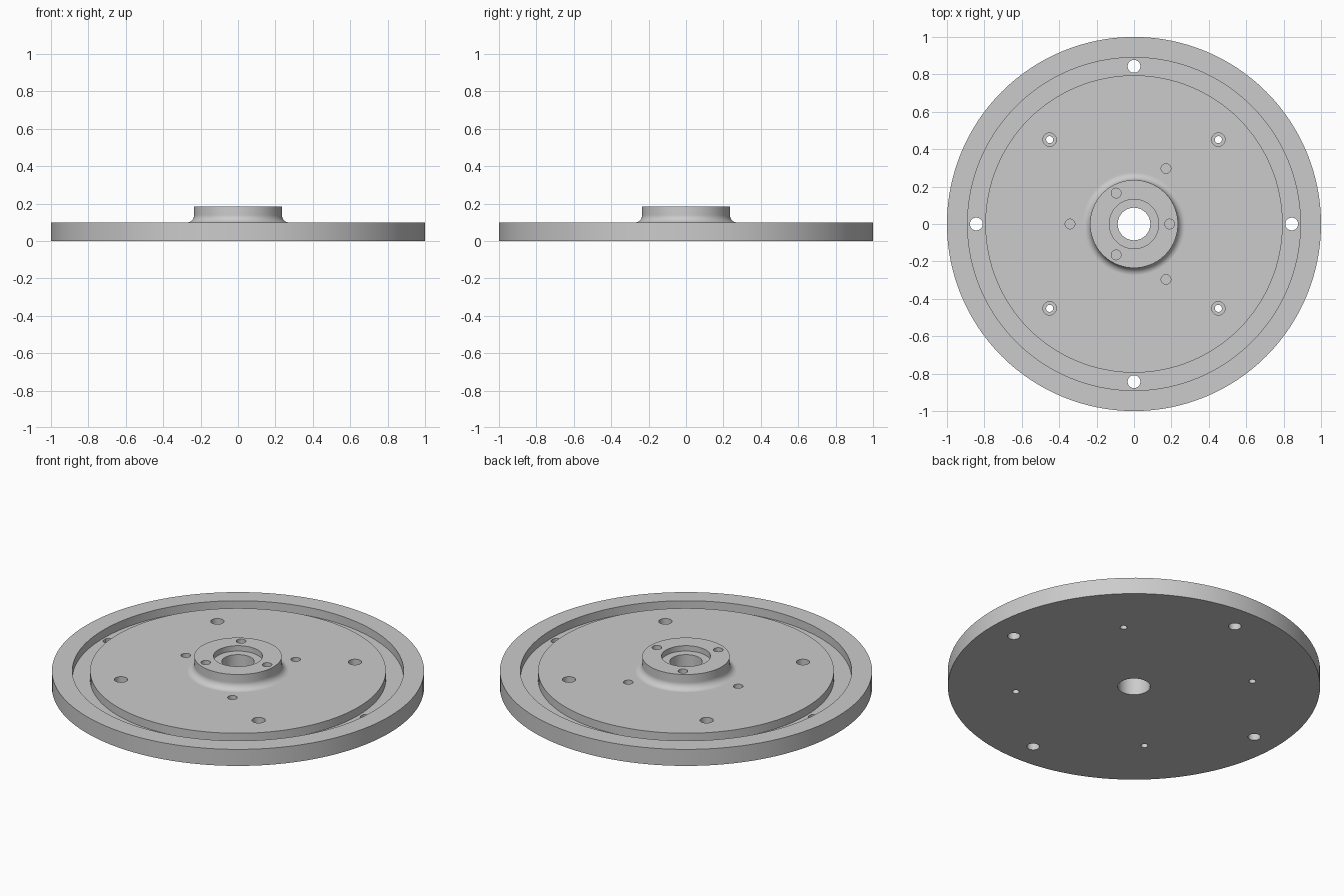
import bpy, bmesh
from math import sin, cos, radians, tau
from mathutils import Matrix

SEGMENTS = 128
DISC_TOP, GROOVE_Z, HUB_TOP, STEP_Z = 0.098, 0.049, 0.185, 0.153
FILLET = 0.04

cube = bpy.data.objects.get("Cube")
if cube:
    bpy.data.objects.remove(cube, do_unlink=True)

grey = bpy.data.materials.new("machined grey")
grey.use_nodes = True
grey.diffuse_color = (0.6, 0.6, 0.6, 1)
grey.node_tree.nodes["Principled BSDF"].inputs["Base Color"].default_value = (0.6, 0.6, 0.6, 1)


def add_object(name, bm):
    bmesh.ops.recalc_face_normals(bm, faces=bm.faces)
    mesh = bpy.data.meshes.new(name)
    bm.to_mesh(mesh)
    bm.free()
    mesh.materials.append(grey)
    obj = bpy.data.objects.new(name, mesh)
    bpy.context.collection.objects.link(obj)
    return obj


def lathe(name, profile):
    """Turn a closed (radius, z) profile around the z axis."""
    bm = bmesh.new()
    rings = []
    for i in range(SEGMENTS):
        a = tau * i / SEGMENTS
        rings.append([bm.verts.new((r * cos(a), r * sin(a), z)) for r, z in profile])
    n = len(profile)
    for i, ring in enumerate(rings):
        following = rings[(i + 1) % SEGMENTS]
        for j in range(n):
            k = (j + 1) % n
            bm.faces.new((ring[j], following[j], following[k], ring[k]))
    return add_object(name, bm)


def drill(name, holes):
    """Make cylinders from (count, first angle, circle radius, hole radius, bottom, top)."""
    bm = bmesh.new()
    for count, start, distance, radius, low, high in holes:
        for i in range(count):
            a = radians(start) + tau * i / count
            place = Matrix.Translation((distance * cos(a), distance * sin(a), (low + high) / 2))
            bmesh.ops.create_cone(bm, cap_ends=True, segments=32, radius1=radius,
                                  radius2=radius, depth=high - low, matrix=place)
    cutter = add_object(name, bm)
    cutter.hide_render = True
    return cutter


# Turned body: bore, flat back, rim, groove, web, filleted hub, stepped bore
fillet = []
for i in range(9):
    a = radians(270 - 90 * i / 8)
    fillet.append((0.235 + FILLET + FILLET * cos(a), DISC_TOP + FILLET + FILLET * sin(a)))
profile = [(0.087, 0), (1, 0), (1, DISC_TOP), (0.89, DISC_TOP), (0.89, GROOVE_Z),
           (0.795, GROOVE_Z), (0.795, DISC_TOP), *fillet, (0.235, HUB_TOP),
           (0.132, HUB_TOP), (0.132, STEP_Z), (0.087, STEP_Z)]
wheel = lathe("flanged_wheel", profile)

# Groove through holes, web counterbores, web blind holes, hub blind holes
wide = drill("wide_hole_cutter", [
    (4, 0, 0.843, 0.034, -0.1, 0.3),
    (4, 45, 0.638, 0.036, 0.045, 0.3),
    (3, 60, 0.342, 0.026, 0.045, 0.3),
    (3, 0, 0.191, 0.026, 0.11, 0.3)])
# Narrow pilots below the counterbores
narrow = drill("pilot_hole_cutter", [(4, 45, 0.638, 0.019, -0.1, 0.2)])

bpy.ops.object.select_all(action="DESELECT")
wheel.select_set(True)
bpy.context.view_layer.objects.active = wheel
for cutter in (wide, narrow):
    mod = wheel.modifiers.new("holes", "BOOLEAN")
    mod.operation = "DIFFERENCE"
    mod.solver = "EXACT"
    mod.object = cutter
    bpy.ops.object.modifier_apply(modifier=mod.name)
    bpy.data.objects.remove(cutter, do_unlink=True)

# Smooth round walls, crisp edges, flat faces kept flat beside the fillet
bpy.ops.object.shade_smooth_by_angle(angle=radians(30))
weighted = wheel.modifiers.new("weighted normals", "WEIGHTED_NORMAL")
weighted.keep_sharp = True
